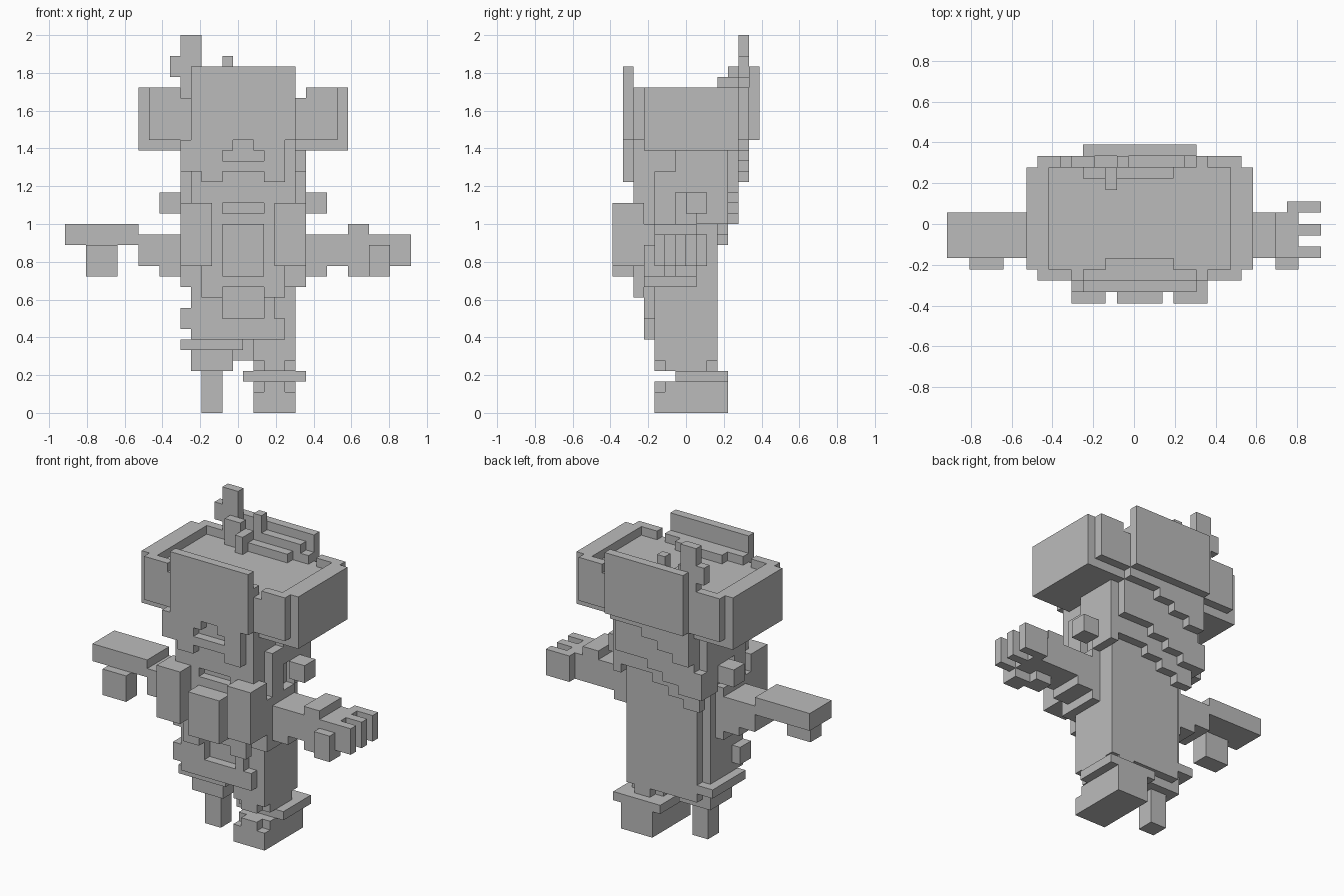
import bpy
import bmesh
from mathutils import Vector

cube = bpy.data.objects.get("Cube")
if cube:
    bpy.data.objects.remove(cube, do_unlink=True)

UNIT = 1 / 18                      # edge of one block
SHIFT = Vector((0.5, 0, 0))        # the head is half a block off centre

grey = bpy.data.materials.new("plain grey")
grey.use_nodes = True
grey.diffuse_color = (0.5, 0.5, 0.5, 1)
grey.node_tree.nodes["Principled BSDF"].inputs["Base Color"].default_value = grey.diffuse_color

parts = {}


def box(part, x, y, z, mirror=False):
    """Add a block, given by its ranges in units, to the named part."""
    bm = parts.setdefault(part, bmesh.new()) if part not in parts else parts[part]
    spans = [x, (-x[1], -x[0])] if mirror else [x]
    for span in spans:
        low = Vector((span[0], y[0], z[0]))
        high = Vector((span[1], y[1], z[1]))
        verts = bmesh.ops.create_cube(bm, size=1)["verts"]
        for v in verts:
            size = high - low
            v.co = Vector([c * s for c, s in zip(v.co, size)]) + (low + high) / 2
            v.co = (v.co + SHIFT) * UNIT


# head: wide block with a sunken top and raised rim
box("head", x=(-10, 10), y=(-4, 5), z=(25, 30))
box("head_rim", x=(8, 10), y=(-4, 5), z=(30, 31), mirror=True)
for near, far in ((-5, -4), (5, 6)):
    box("head_band", x=(-9, 9), y=(near, far), z=(26, 30))
    box("head_rim", x=(6, 9), y=(near, far), z=(30, 31), mirror=True)
    box("head_rim", x=(-5, 5), y=(near, far), z=(30, 31))
box("front_plate", x=(-5, 5), y=(-6, -5), z=(26, 33))
box("back_plate", x=(-5, 5), y=(6, 7), z=(26, 33))
box("front_ledge", x=(-3, 3), y=(-4, -3), z=(30, 31))
box("back_ledge", x=(-4, 3), y=(4, 5), z=(30, 31))
box("back_ledge", x=(-1, 4), y=(5, 6), z=(30, 32))

# topknot and loose tufts
box("topknot", x=(-6, -4), y=(5, 6), z=(30, 36))
box("topknot", x=(-7, -6), y=(5, 6), z=(32, 34))
box("tuft", x=(-2, -1), y=(5, 6), z=(30, 34))
box("tuft", x=(-5, -3), y=(4, 5), z=(30, 33))
box("tuft", x=(-3, -2), y=(3, 5), z=(30, 32))

# jaw with a mouth slot, and collar below it
box("jaw", x=(-5, 5), y=(-5, -3), z=(22, 26))
box("jaw", x=(-6, -1), y=(-6, -4), z=(25, 26))
box("jaw", x=(1, 4), y=(-6, -4), z=(25, 26))
box("jaw", x=(-6, -4), y=(-6, -4), z=(23, 25))
box("collar", x=(-4, -2), y=(-6, -4), z=(22, 25))
box("collar", x=(2, 4), y=(-6, -4), z=(22, 25))
box("collar", x=(-2, 2), y=(-6, -4), z=(23, 24))

# torso, side panels and back panel
box("torso", x=(-5, 5), y=(-3, 2), z=(7, 25))
box("back_panel", x=(-4, 5), y=(2, 3), z=(5, 25))
box("side_panel", x=(5, 6), y=(-3, -1), z=(17, 23), mirror=True)
box("side_panel", x=(5, 6), y=(-1, 4), z=(21, 25), mirror=True)
box("hip_panel", x=(5, 6), y=(-4, 1), z=(12, 18), mirror=True)

# scarf hanging down the back in diagonal steps
for step in range(5):
    right = 3 - 2 * step
    span = (right, right + 2)
    drop = step * 0.75 // 1
    box("scarf_top", x=span, y=(5, 6), z=(25 - drop, 26))
    box("scarf_middle", x=span, y=(4, 5), z=(21 - drop, 25))
    box("scarf_bottom", x=span, y=(3, 4), z=(19 - drop, 25))
box("scarf_side", x=(-6, -5), y=(2, 5), z=(18, 21))
box("scarf_side", x=(5, 6), y=(1, 4), z=(18, 21))
box("shoulder_knot", x=(6, 8), y=(0, 2), z=(19, 21), mirror=True)

# chest armour and pouches
box("chest", x=(-5, 5), y=(-5, -3), z=(20, 22))
box("chest", x=(-5, 5), y=(-4, -3), z=(12, 20))
box("chest", x=(-4, 4), y=(-5, -4), z=(12, 19))
box("chest_strap", x=(2, 4), y=(-5, -4), z=(11, 20), mirror=True)
box("side_pouch", x=(3, 6), y=(-7, -4), z=(14, 20), mirror=True)
box("middle_pouch", x=(-2, 2), y=(-7, -4), z=(13, 18))

# apron with an open middle
box("apron", x=(-5, 4), y=(-4, -3), z=(7, 9))
box("apron", x=(-6, -2), y=(-4, -2), z=(8, 10))
box("apron", x=(-5, -2), y=(-4, -3), z=(9, 12))
box("apron", x=(2, 3), y=(-4, -3), z=(9, 12))

# stretched right arm with its thumb
box("right_arm", x=(-8, -6), y=(-3, 1), z=(13, 17))
box("right_arm", x=(-10, -8), y=(-3, 1), z=(14, 17))
box("right_forearm", x=(-17, -10), y=(-3, 1), z=(16, 18))
box("right_thumb", x=(-15, -12), y=(-4, -2), z=(13, 16))

# left arm with an open hand
box("left_arm", x=(6, 8), y=(-3, 1), z=(13, 17))
box("left_arm", x=(8, 10), y=(-3, 1), z=(14, 17))
box("left_hand", x=(10, 12), y=(-3, 1), z=(14, 18))
box("left_hand", x=(12, 14), y=(-3, 1), z=(14, 17))
box("left_hand", x=(10, 12), y=(-3, -1), z=(13, 14))
box("left_thumb", x=(12, 14), y=(-4, -2), z=(13, 16))
for side in (-3, -1, 1):
    box("left_fingers", x=(13, 16), y=(side, side + 1), z=(14, 17))

# left leg with boot
box("left_leg", x=(1, 5), y=(-3, 3), z=(5, 7))
box("left_leg", x=(2, 4), y=(-3, 3), z=(4, 5))
box("left_leg", x=(1, 5), y=(-2, 2), z=(4, 5))
box("boot_cuff", x=(0, 6), y=(-1, 4), z=(3, 4))
box("boot", x=(1, 5), y=(-3, 4), z=(0, 2))
box("boot", x=(1, 5), y=(-2, 4), z=(2, 3))
box("boot", x=(2, 4), y=(-3, -2), z=(2, 3))

# right leg with peg
box("right_cuff", x=(-6, 0), y=(-3, 3), z=(6, 7))
box("right_leg", x=(-5, -1), y=(-2, 2), z=(4, 6))
box("peg", x=(-4, -2), y=(-1, 1), z=(0, 4))

for name, bm in parts.items():
    mesh = bpy.data.meshes.new(name)
    bm.to_mesh(mesh)
    bm.free()
    mesh.materials.append(grey)
    bpy.context.collection.objects.link(bpy.data.objects.new(name, mesh))
